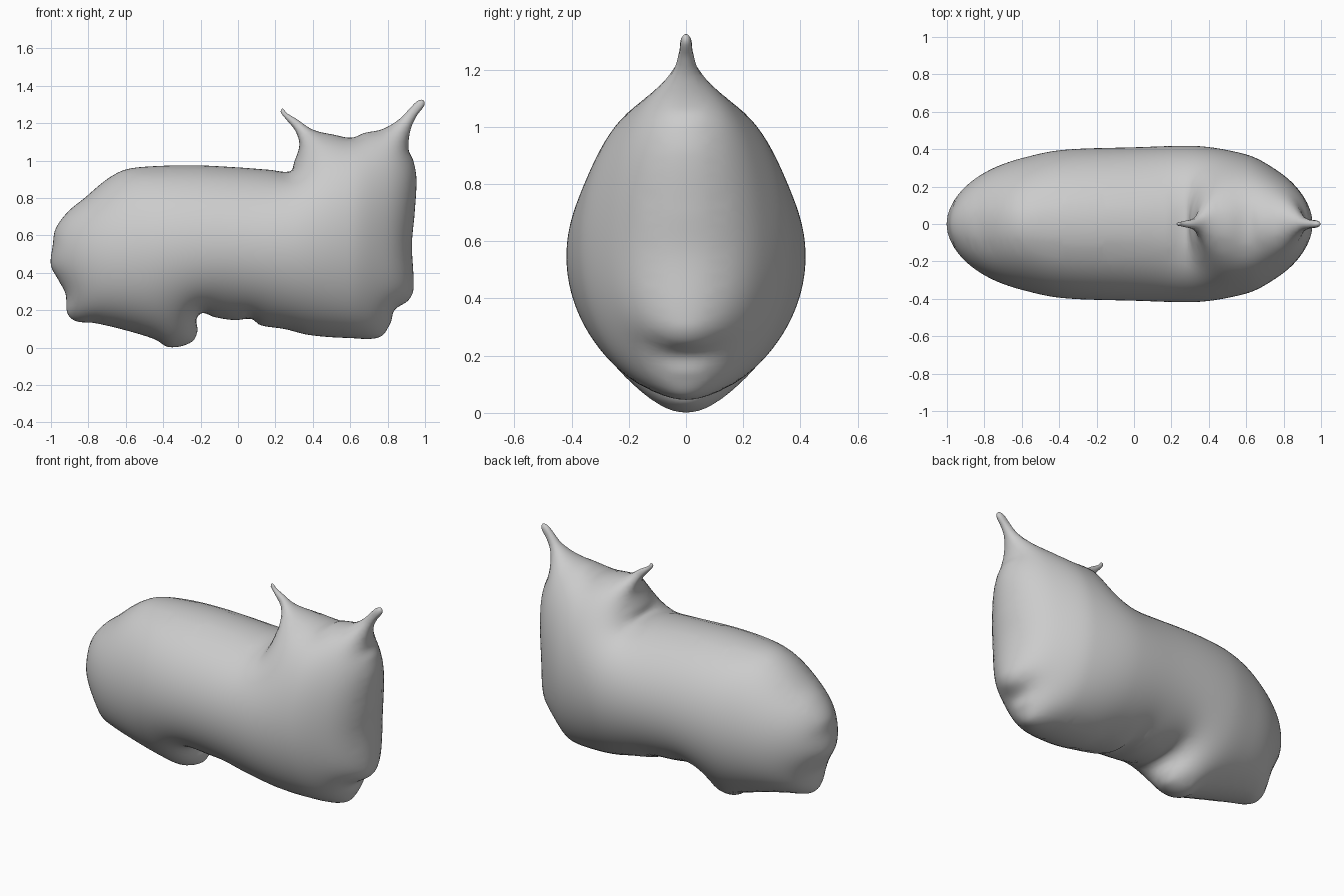
import bpy, bmesh, math
from mathutils import Vector, kdtree
from mathutils.geometry import delaunay_2d_cdt

if "Cube" in bpy.data.objects:
    bpy.data.objects.remove(bpy.data.objects["Cube"])

# Side silhouette (x, z), clockwise from the rump
OUTLINE = [
    (-1.0, .44), (-.99, .55), (-.975, .635), (-.91, .725), (-.82, .80), (-.70, .90),
    (-.605, .95), (-.475, .968), (-.23, .974), (0, .963), (.17, .95), (.28, .943),
    (.30, .99), (.328, 1.083), (.307, 1.158), (.26, 1.217), (.228, 1.26), (.238, 1.278),
    (.26, 1.254), (.313, 1.222), (.40, 1.165), (.516, 1.137), (.607, 1.122), (.676, 1.147),
    (.773, 1.168), (.864, 1.222), (.92, 1.28), (.96, 1.318), (.99, 1.323), (.997, 1.297),
    (.955, 1.238), (.922, 1.163), (.912, 1.06), (.938, .997), (.954, .90), (.944, .714),
    (.93, .553), (.938, .313), (.912, .254), (.837, .20), (.815, .131), (.757, .056),
    (.596, .051), (.382, .067), (.249, .099), (.12, .12), (.072, .152), (-.02, .147),
    (-.126, .163), (-.19, .184), (-.222, .152), (-.217, .088), (-.249, .029), (-.366, .002),
    (-.447, .045), (-.607, .094), (-.767, .131), (-.869, .142), (-.912, .184),
    (-.922, .286), (-.96, .361)]
# Half width seen from the top (x, y)
WIDTH = [(-.8, .28), (-.6, .355), (-.4, .395), (0, .41), (.3, .418), (.6, .375), (.8, .27)]


def smooth_loop(points, step):
    """Closed curve through the points, returned as (position, inward normal)."""
    p = [Vector(q) for q in points]
    n = len(p)
    tangent = [(p[(i + 1) % n] - p[i - 1]).normalized() for i in range(n)]
    out = []
    for i in range(n):
        a, b = p[i], p[(i + 1) % n]
        length = (b - a).length
        ta, tb = tangent[i] * length, tangent[(i + 1) % n] * length
        count = max(2, round(length / step))
        for k in range(count):
            t = k / count
            out.append(a * (2*t**3 - 3*t*t + 1) + ta * (t**3 - 2*t*t + t)
                       + b * (3*t*t - 2*t**3) + tb * (t**3 - t*t))
    m = len(out)
    result = []
    for i in range(m):
        d = (out[(i + 1) % m] - out[i - 1]).normalized()
        result.append((out[i], Vector((d.y, -d.x))))
    return result


def flat_sheet():
    """Triangulated silhouette with fine rings close to the rim."""
    rim = smooth_loop(OUTLINE, .012)
    tree = kdtree.KDTree(len(rim))
    for i, (q, _) in enumerate(rim):
        tree.insert((q.x, q.y, 0), i)
    tree.balance()
    pts = [q for q, _ in rim]
    for d in (.0015, .006, .014):
        for q, normal in rim:
            r = q + normal * d
            if tree.find((r.x, r.y, 0))[2] > .85 * d:
                pts.append(r)
    g = .025
    for i in range(-40, 41):
        for j in range(0, 55):
            r = Vector((i * g + (j % 2) * g / 2, j * g))
            if tree.find((r.x, r.y, 0))[2] > .022:
                pts.append(r)
    n = len(rim)
    edges = [(i, (i + 1) % n) for i in range(n)]
    res = delaunay_2d_cdt(pts, edges, [], 1, 1e-6)
    bm = bmesh.new()
    vs = [bm.verts.new((q.x, 0, q.y)) for q in res[0]]
    for f in res[2]:
        bm.faces.new([vs[i] for i in f])
    bmesh.ops.delete(bm, geom=[v for v in bm.verts if not v.link_faces], context='VERTS')
    bm.verts.index_update()
    return bm


def inflate(bm):
    """Puff the sheet up like a pillow: depth squared solves a Poisson equation."""
    verts = list(bm.verts)
    weights = [{} for _ in verts]
    load = [0.0] * len(verts)
    for f in bm.faces:
        tri = list(f.verts)
        area2 = max(2 * f.calc_area(), 1e-10)
        for k in range(3):
            o, a, b = tri[k], tri[(k + 1) % 3], tri[(k + 2) % 3]
            cot = (a.co - o.co).dot(b.co - o.co) / area2 / 2
            i, j = a.index, b.index
            weights[i][j] = weights[i].get(j, 0) + cot
            weights[j][i] = weights[j].get(i, 0) + cot
            load[o.index] += area2 / 6 * 2
    u = [0.0] * len(verts)
    rows = []
    for v in verts:
        if v.is_boundary:
            continue
        row = [(j, w) for j, w in weights[v.index].items() if w > 0]
        total = sum(w for _, w in row)
        if total > 0:
            rows.append((v.index, [(j, w / total) for j, w in row], load[v.index] / total))
    for _ in range(260):
        for i, row, s in rows:
            for j, w in row:
                s += w * u[j]
            u[i] += 1.87 * (s - u[i])
    depth = [math.sqrt(max(q, 0)) for q in u]

    # match the width seen from above
    ratio = []
    for x, y in WIDTH:
        widest = max(depth[v.index] for v in verts if abs(v.co.x - x) < .016)
        ratio.append((x, min(1.12, max(.88, y / max(widest, .01)))))

    def scale(x):
        if x <= ratio[0][0]:
            return ratio[0][1]
        for (x0, r0), (x1, r1) in zip(ratio, ratio[1:]):
            if x <= x1:
                t = (x - x0) / (x1 - x0)
                return r0 + (r1 - r0) * t * t * (3 - 2 * t)
        return ratio[-1][1]

    for v in verts:
        v.co.y = -depth[v.index] * scale(v.co.x)


# Animal body with ears and feet, front half mirrored to the back
bm = flat_sheet()
inflate(bm)
for f in bm.faces:
    f.smooth = True
mesh = bpy.data.meshes.new("animal_body")
bm.to_mesh(mesh)
bm.free()
body = bpy.data.objects.new("animal_body", mesh)
bpy.context.collection.objects.link(body)
mirror = body.modifiers.new("Mirror", 'MIRROR')
mirror.use_axis = (False, True, False)
mirror.merge_threshold = .0002
